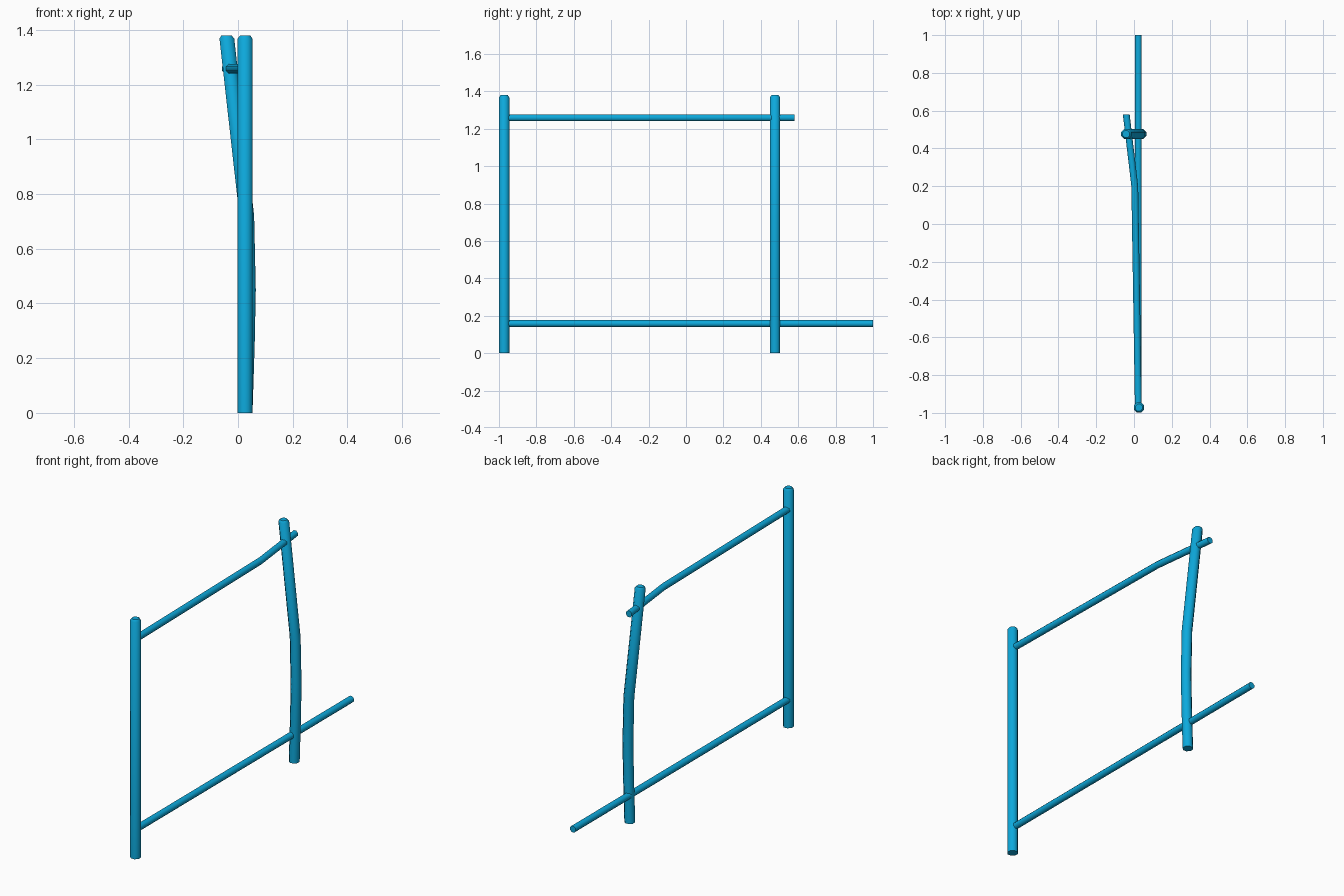
import bpy
import bmesh
from math import cos, sin, pi, radians
from mathutils import Vector

cube = bpy.data.objects.get("Cube")
if cube:
    bpy.data.objects.remove(cube, do_unlink=True)

SIDES = 8
BEVEL = 0.012

blue = bpy.data.materials.new("bright_blue")
blue.use_nodes = True
colour = (0.004, 0.40, 0.72, 1)
blue.diffuse_color = colour
blue.node_tree.nodes["Principled BSDF"].inputs["Base Color"].default_value = colour


def pole(name, path, radius, across, up, rounded_top=False):
    """Sweep a round section, spanned by two fixed axes, along a path."""
    rings = [(Vector(p), radius) for p in path]
    if rounded_top:
        # Pull the last ring back and add a narrower one for the chamfered end
        end, step = rings[-1][0], rings[-1][0] - rings[-2][0]
        rings[-1] = (end - step.normalized() * BEVEL, radius)
        rings.append((end, radius - BEVEL * 0.7))
    bm = bmesh.new()
    loops = []
    for centre, r in rings:
        angles = [2 * pi * (i + 0.5) / SIDES for i in range(SIDES)]
        r /= cos(pi / SIDES)
        loops.append([bm.verts.new(centre + across * r * cos(a) + up * r * sin(a))
                      for a in angles])
    for a, b in zip(loops, loops[1:]):
        for i in range(SIDES):
            j = (i + 1) % SIDES
            bm.faces.new((a[i], a[j], b[j], b[i]))
    bm.faces.new(loops[0][::-1])
    bm.faces.new(loops[-1])
    bmesh.ops.recalc_face_normals(bm, faces=bm.faces)
    mesh = bpy.data.meshes.new(name)
    bm.to_mesh(mesh)
    bm.free()
    mesh.materials.append(blue)
    obj = bpy.data.objects.new(name, mesh)
    bpy.context.collection.objects.link(obj)
    bpy.ops.object.select_all(action="DESELECT")
    obj.select_set(True)
    bpy.context.view_layer.objects.active = obj
    bpy.ops.object.shade_smooth_by_angle(angle=radians(50))
    return obj


X, Y, Z = Vector((1, 0, 0)), Vector((0, 1, 0)), Vector((0, 0, 1))

# Upright posts: straight at the front, bowed at the back
pole("front_post", [(0.026, -0.972, 0), (0.026, -0.972, 1.38)], 0.027, X, Y, True)
bow = [(0.026, 0), (0.034, 0.25), (0.038, 0.45), (0.032, 0.72), (-0.042, 1.38)]
pole("back_post", [(x, 0.476, z) for x, z in bow], 0.027, X, Y, True)

# Horizontal rails: straight below, bent near the back above
pole("lower_rail", [(0.023, -0.97, 0.158), (0.023, 1, 0.158)], 0.018, X, Z)
bend = [(0.023, -0.97), (0.004, 0.2), (-0.041, 0.58)]
pole("upper_rail", [(x, y, 1.258) for x, y in bend], 0.018, X, Z)
